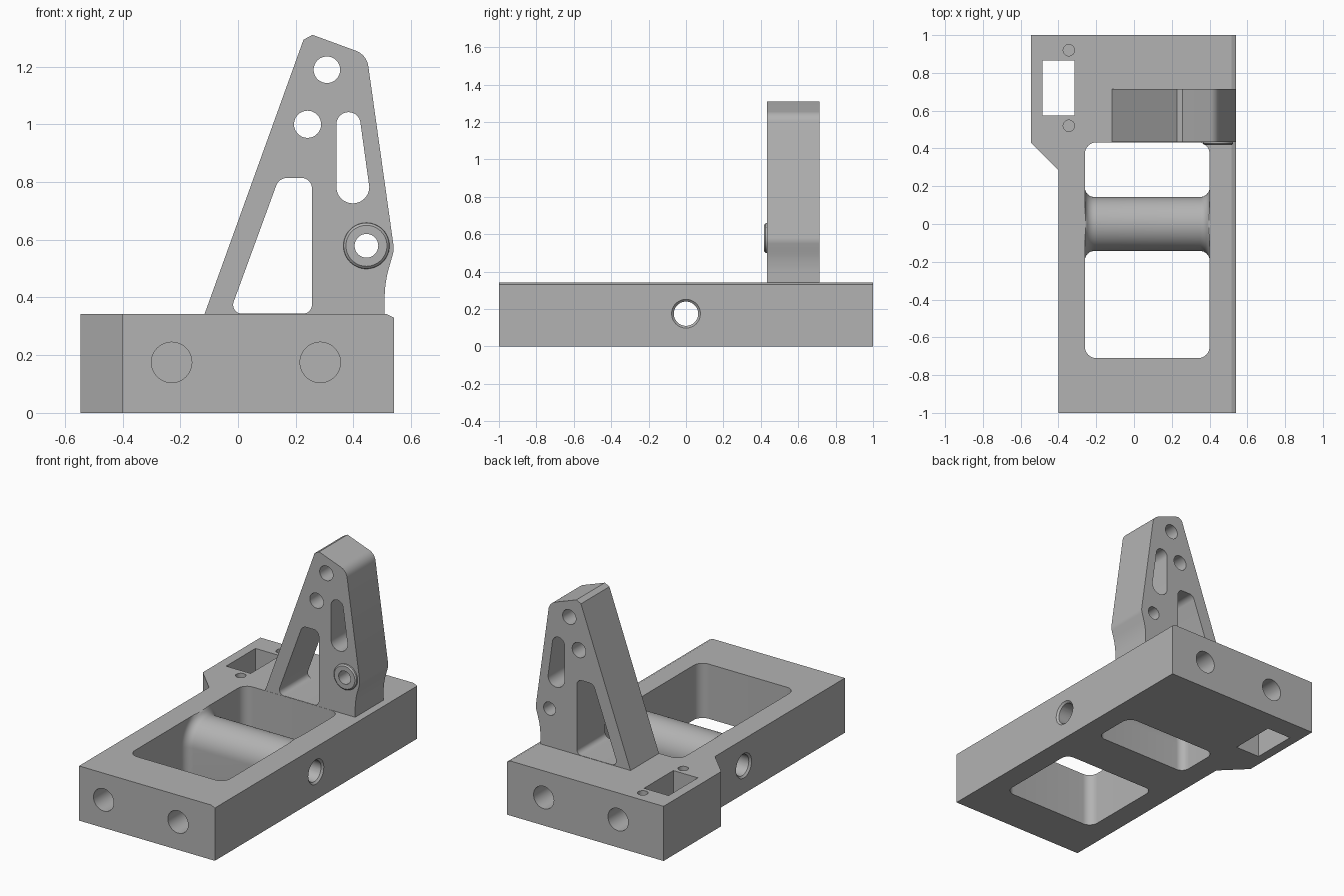
import bpy, bmesh, math
from mathutils import Vector

cube = bpy.data.objects.get("Cube")
if cube:
    bpy.data.objects.remove(cube, do_unlink=True)

grey = bpy.data.materials.new("plain_grey")
grey.use_nodes = True
grey.diffuse_color = (0.45, 0.45, 0.45, 1)
grey.node_tree.nodes["Principled BSDF"].inputs["Base Color"].default_value = (0.45, 0.45, 0.45, 1)

TOP = 0.342      # top of the base
MID = 0.175      # height of the bores
ORDER = {"x": lambda u, v, w: (w, u, v),
         "y": lambda u, v, w: (u, w, v),
         "z": lambda u, v, w: (u, v, w)}


def loft(name, axis, sections):
    """Closed solid through (position, 2D outline) sections along an axis."""
    bm = bmesh.new()
    rings = [[bm.verts.new(ORDER[axis](u, v, w)) for u, v in pts] for w, pts in sections]
    for a, b in zip(rings, rings[1:]):
        for i in range(len(a)):
            j = (i + 1) % len(a)
            bm.faces.new((a[i], a[j], b[j], b[i]))
    bm.faces.new(rings[0])
    bm.faces.new(rings[-1])
    bmesh.ops.recalc_face_normals(bm, faces=bm.faces)
    mesh = bpy.data.meshes.new(name)
    bm.to_mesh(mesh)
    bm.free()
    mesh.materials.append(grey)
    obj = bpy.data.objects.new(name, mesh)
    bpy.context.collection.objects.link(obj)
    return obj


def prism(name, axis, pts, start, end):
    return loft(name, axis, [(start, pts), (end, pts)])


def circle(u, v, r, n=48):
    return [(u + r * math.cos(2 * math.pi * i / n), v + r * math.sin(2 * math.pi * i / n))
            for i in range(n)]


def rounded(corners, steps=8):
    """Polygon outline from (u, v, fillet radius) corners."""
    out = []
    for i, (u, v, r) in enumerate(corners):
        p = Vector((u, v))
        if r == 0:
            out.append((u, v))
            continue
        a = (Vector(corners[i - 1][:2]) - p).normalized()
        b = (Vector(corners[(i + 1) % len(corners)][:2]) - p).normalized()
        half = a.angle(b) / 2
        c = p + (a + b).normalized() * r / math.sin(half)
        t = r / math.tan(half)
        for k in range(steps + 1):
            d = (p + a * t - c).lerp(p + b * t - c, k / steps).normalized()
            out.append(tuple(c + d * r))
    return out


def box(u0, u1, v0, v1, r=0):
    return rounded([(u0, v0, r), (u1, v0, r), (u1, v1, r), (u0, v1, r)])


def cut(obj, cutter):
    mod = obj.modifiers.new("cut", "BOOLEAN")
    mod.operation = "DIFFERENCE"
    mod.solver = "EXACT"
    mod.object = cutter
    bpy.context.view_layer.objects.active = obj
    bpy.ops.object.modifier_apply(modifier=mod.name)
    bpy.data.objects.remove(cutter, do_unlink=True)


# Base block with the side wing
base = prism("base", "z", [(-0.4, -1), (0.54, -1), (0.54, 1), (-0.545, 1),
                           (-0.545, 0.43), (-0.4, 0.285)], 0, TOP)
cut(base, prism("window_cutter", "z", box(-0.26, 0.4, -0.71, 0.432, 0.06), -0.1, 0.5))
cut(base, prism("slot_cutter", "z", box(-0.485, -0.315, 0.575, 0.865), -0.1, 0.5))
cut(base, prism("edge_cutter", "y", [(0.495, 0.3516), (0.56, 0.3204), (0.56, 0.3516)], -1.1, 1.1))

# Blind holes in the wing top and in both end faces
for y in (0.52, 0.92):
    cut(base, prism("screw_cutter", "z", circle(-0.345, y, 0.03), 0.15, 0.5))
for x in (-0.23, 0.285):
    for side in (-1, 1):
        cut(base, prism("end_hole_cutter", "y", circle(x, MID, 0.07), side * 0.82, side * 1.1))

# Cross bar: arched top, flat underside, flared into the window walls
def arch(r, n=32):
    arc = [(r * math.cos(math.pi * i / n), min(MID + r * math.sin(math.pi * i / n), TOP))
           for i in range(n + 1)]
    return [(r, 0)] + arc + [(-r, 0)]


FLARE = 0.05
flare = []
for i in range(9):
    a = math.pi / 2 * i / 8
    flare.append((FLARE * (1 - math.cos(a)), 0.143 + FLARE * (1 - math.sin(a))))
bar = loft("cross_bar", "x", [(-0.26 + d, arch(r)) for d, r in flare] +
           [(0.4 - d, arch(r)) for d, r in reversed(flare)])

# Cross bore with countersunk mouths
for obj in (base, bar):
    cut(obj, prism("bore_cutter", "x", circle(0, MID, 0.065), -0.7, 0.7))
for side, face in ((-1, -0.4), (1, 0.54)):
    cut(base, loft("countersink_cutter", "x", [(face - side * 0.012, circle(0, MID, 0.064)),
                                               (face + side * 0.001, circle(0, MID, 0.078))]))

# Upright bracket
bracket = prism("bracket", "y", rounded([
    (-0.124, 0.32, 0), (0.227, 1.293, 0), (0.258, 1.31, 0), (0.446, 1.241, 0.067),
    (0.541, 0.565, 0.08), (0.508, 0.45, 0.4), (0.508, 0.32, 0)]), 0.433, 0.714)
cut(bracket, prism("opening_cutter", "y", rounded([
    (-0.03, 0.344, 0.03), (0.142, 0.814, 0.04), (0.256, 0.814, 0.035),
    (0.256, 0.344, 0.03)]), 0.3, 0.9))
for x, z, r in ((0.308, 1.189, 0.046), (0.241, 1.0, 0.047), (0.445, 0.579, 0.041)):
    cut(bracket, prism("pin_cutter", "y", circle(x, z, r), 0.3, 0.9))

# Tapered slot: straight left side, wider at the bottom
def half_circle(u, v, r, start, n=20):
    return [(u + r * math.cos(start + math.pi * i / n), v + r * math.sin(start + math.pi * i / n))
            for i in range(n + 1)]


cut(bracket, prism("taper_cutter", "y", half_circle(0.383, 1.0, 0.042, 0) +
                   half_circle(0.398, 0.783, 0.057, math.pi), 0.3, 0.9))

# Raised ring around the lower pin hole
boss = loft("pin_boss", "y", [(0.44, circle(0.445, 0.579, 0.081)),
                              (0.425, circle(0.445, 0.579, 0.079)),
                              (0.418, circle(0.445, 0.579, 0.071))])
cut(boss, prism("boss_cutter", "y", circle(0.445, 0.579, 0.041), 0.3, 0.9))

# Smooth the curved walls, keep the edges sharp
for obj in (base, bar, bracket, boss):
    bpy.ops.object.select_all(action="DESELECT")
    obj.select_set(True)
    bpy.context.view_layer.objects.active = obj
    bpy.ops.object.shade_smooth_by_angle(angle=math.radians(25))
